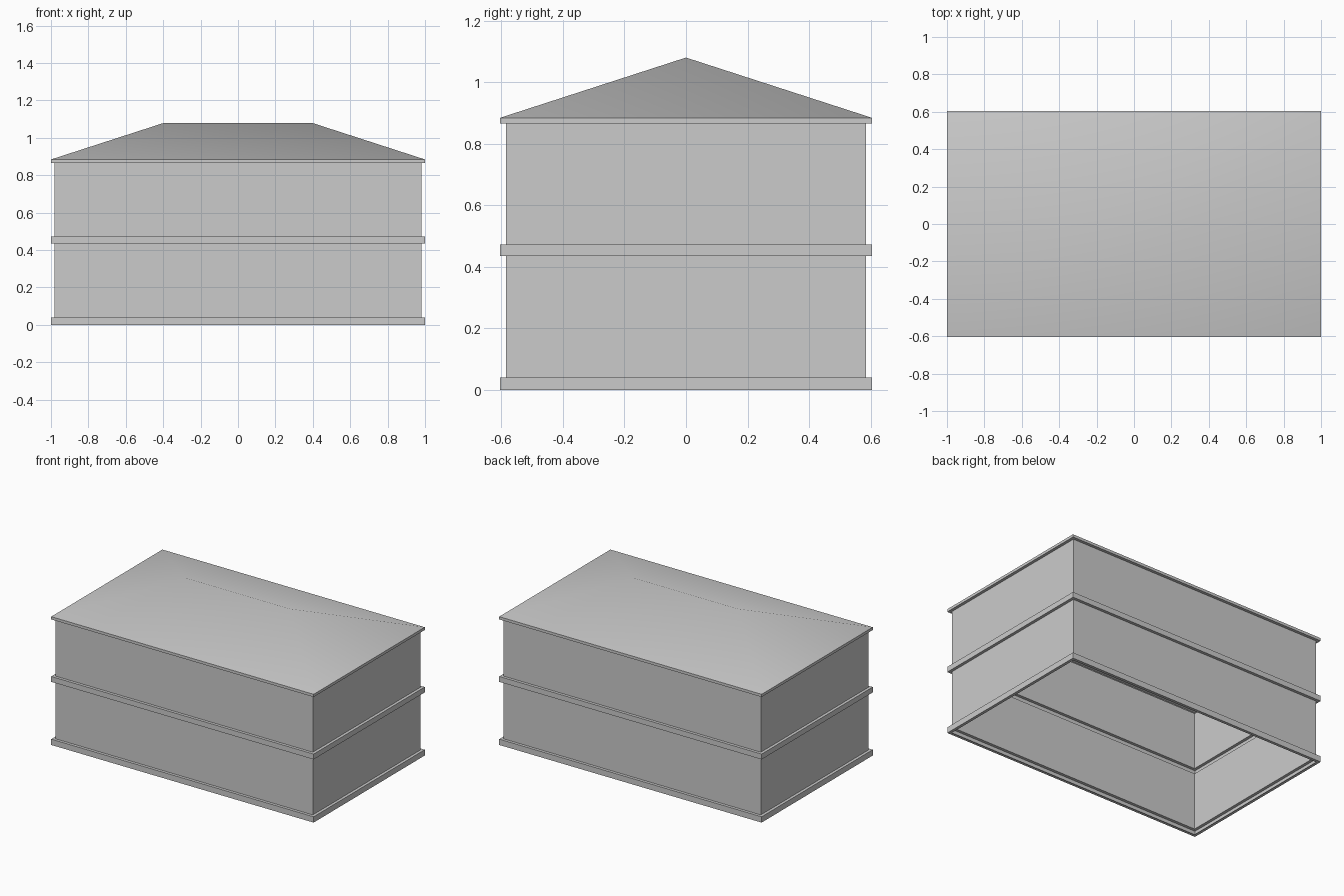
import bpy, bmesh, math

cube = bpy.data.objects.get("Cube")
if cube:
    bpy.data.objects.remove(cube, do_unlink=True)

HALF_X, HALF_Y = 1.0, 0.605    # outer edge of the bands
INSET = 0.02                   # walls sit this far behind the bands
EAVE, APEX = 0.884, 1.08

grey = bpy.data.materials.new("plain grey")
grey.use_nodes = True
colour = (0.6, 0.6, 0.6, 1.0)
grey.diffuse_color = colour
grey.node_tree.nodes["Principled BSDF"].inputs["Base Color"].default_value = colour


def finish(name, bm):
    mesh = bpy.data.meshes.new(name)
    bm.to_mesh(mesh)
    bm.free()
    mesh.materials.append(grey)
    obj = bpy.data.objects.new(name, mesh)
    bpy.context.collection.objects.link(obj)
    return obj


def ring(bm, inset, z):
    x, y = HALF_X - inset, HALF_Y - inset
    return [bm.verts.new((sx * x, sy * y, z))
            for sx, sy in ((-1, -1), (1, -1), (1, 1), (-1, 1))]


def sweep(name, profile):
    """Carry an open (inset, z) profile around the rectangular plan."""
    bm = bmesh.new()
    rings = [ring(bm, inset, z) for inset, z in profile]
    for low, high in zip(rings, rings[1:]):
        for i in range(4):
            j = (i + 1) % 4
            bm.faces.new((low[i], low[j], high[j], high[i]))
    return finish(name, bm)


def band(name, bottom, top, closed_top=True):
    profile = [(INSET, bottom), (0, bottom), (0, top)]
    if closed_top:
        profile.append((INSET, top))
    sweep(name, profile)


# Hollow bands and the thin walls between them
band("base_band", 0.0, 0.04)
sweep("lower_walls", [(INSET, 0.04), (INSET, 0.435)])
band("middle_band", 0.435, 0.472)
sweep("upper_walls", [(INSET, 0.472), (INSET, 0.865)])
band("eave_band", 0.865, EAVE, closed_top=False)

# Hipped roof, equal pitch on all four sides
bm = bmesh.new()
a, b, c, d = ring(bm, 0, EAVE)
ridge = HALF_X - HALF_Y
left = bm.verts.new((-ridge, 0, APEX))
right = bm.verts.new((ridge, 0, APEX))
for face in ((a, b, right, left), (b, c, right), (c, d, left, right), (d, a, left)):
    bm.faces.new(face)
roof = finish("hipped_roof", bm)
bpy.ops.object.select_all(action='DESELECT')
roof.select_set(True)
bpy.context.view_layer.objects.active = roof
bpy.ops.object.shade_smooth_by_angle(angle=math.radians(40))
